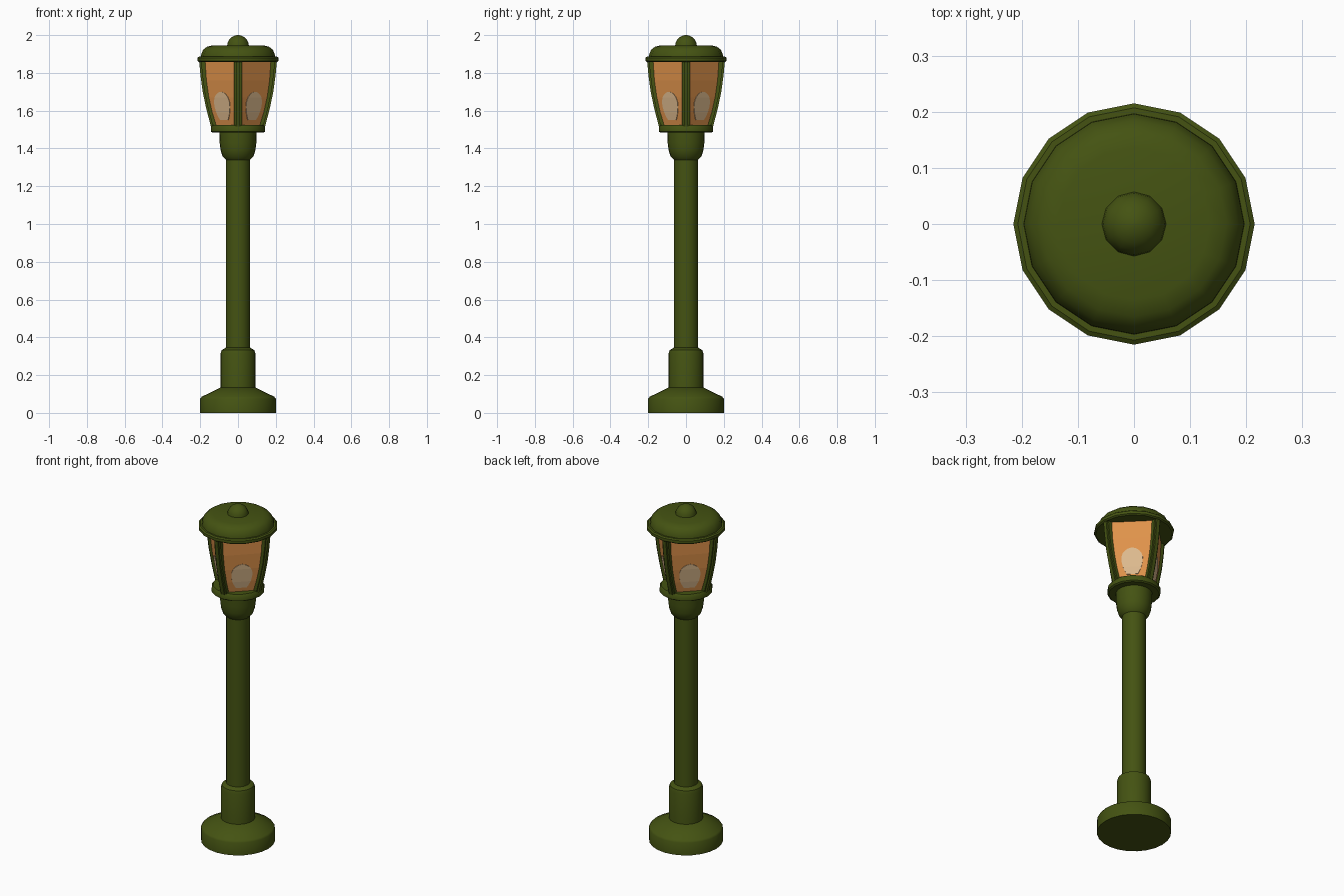
import bpy, bmesh, math

if "Cube" in bpy.data.objects:
    bpy.data.objects.remove(bpy.data.objects["Cube"])


def material(name, rgb):
    m = bpy.data.materials.new(name)
    m.diffuse_color = (*rgb, 1)
    m.use_nodes = True
    m.node_tree.nodes["Principled BSDF"].inputs["Base Color"].default_value = m.diffuse_color
    return m


GREEN = material("dark green metal", (0.058, 0.086, 0.006))
AMBER = material("amber glass", (0.74, 0.29, 0.07))
CREAM = material("pale bulb glow", (0.72, 0.49, 0.27))


def finish(bm, name, mat, smooth=None):
    bmesh.ops.remove_doubles(bm, verts=bm.verts, dist=1e-5)
    bmesh.ops.recalc_face_normals(bm, faces=bm.faces)
    me = bpy.data.meshes.new(name)
    bm.to_mesh(me)
    bm.free()
    me.materials.append(mat)
    ob = bpy.data.objects.new(name, me)
    bpy.context.collection.objects.link(ob)
    if smooth:
        bpy.ops.object.select_all(action='DESELECT')
        ob.select_set(True)
        bpy.context.view_layer.objects.active = ob
        bpy.ops.object.shade_smooth_by_angle(angle=math.radians(smooth))
    return ob


def lathe(name, profile, segs, mat=GREEN, smooth=35):
    """Spin a closed (radius, z) profile around the z axis."""
    bm = bmesh.new()
    rings = [[bm.verts.new((r * math.cos(math.tau * i / segs),
                            r * math.sin(math.tau * i / segs), z))
              for i in range(segs)] for r, z in profile]
    for a, b in zip(rings, rings[1:]):
        for i in range(segs):
            j = (i + 1) % segs
            bm.faces.new((a[i], a[j], b[j], b[i]))
    bm.faces.new(rings[0][::-1])
    bm.faces.new(rings[-1])
    return finish(bm, name, mat, smooth)


# Base, sleeve, pole and cup under the lantern
lathe("base", [(0.2, 0), (0.2, 0.075), (0.193, 0.085), (0.092, 0.135)], 24)
lathe("base_sleeve", [(0.092, 0.1), (0.092, 0.315), (0.087, 0.332), (0.065, 0.345)], 24)
lathe("pole", [(0.064, 0.3), (0.064, 1.36)], 24)
lathe("lantern_cup", [(0.064, 1.34), (0.082, 1.358), (0.092, 1.39),
                      (0.097, 1.43), (0.099, 1.49)], 24)
lathe("lantern_collar", [(0.136, 1.484), (0.144, 1.49), (0.144, 1.513),
                         (0.136, 1.525)], 16)

# Cap with rim and finial
lathe("cap_rim", [(0.207, 1.858), (0.215, 1.864), (0.215, 1.88), (0.207, 1.886)], 16)
lathe("cap", [(0.198, 1.87), (0.196, 1.895), (0.185, 1.922), (0.165, 1.938),
              (0.135, 1.946)], 16, smooth=50)
lathe("finial", [(0.058 * math.cos(math.radians(a)), 1.942 + 0.058 * math.sin(math.radians(a)))
                 for a in (0, 18, 36, 54, 72, 86)], 12, smooth=50)

# Four-sided curved glass
GLASS = [(0.133, 1.515), (0.156, 1.59), (0.174, 1.67), (0.187, 1.76), (0.194, 1.865)]
lathe("glass", GLASS, 4, AMBER, smooth=None)


def glass_radius(z):
    for (r0, z0), (r1, z1) in zip(GLASS, GLASS[1:]):
        if z <= z1:
            return r0 + (r1 - r0) * (z - z0) / (z1 - z0)


# Corner posts and bulb shapes, one per quarter turn
POST = [(0.143, 1.515), (0.168, 1.61), (0.187, 1.7), (0.199, 1.79), (0.206, 1.865)]
BULB = [(1.55, 0.03), (1.57, 0.041), (1.59, 0.05), (1.62, 0.057), (1.645, 0.058),
        (1.67, 0.05), (1.685, 0.037), (1.695, 0.022), (1.7, 0.004)]
for k in range(4):
    a = k * math.pi / 2
    c, s = math.cos(a), math.sin(a)
    bm = bmesh.new()
    prev = None
    for r, z in POST:
        # Post section with a narrower raised ridge on the outside
        sec = [(r - 0.035, -0.02), (r - 0.01, -0.02), (r - 0.01, -0.011), (r, -0.011),
               (r, 0.011), (r - 0.01, 0.011), (r - 0.01, 0.02), (r - 0.035, 0.02)]
        ring = [bm.verts.new((x * c - y * s, x * s + y * c, z)) for x, y in sec]
        if prev:
            for i in range(8):
                j = (i + 1) % 8
                bm.faces.new((prev[i], prev[j], ring[j], ring[i]))
        else:
            bm.faces.new(ring[::-1])
        prev = ring
    bm.faces.new(prev)
    finish(bm, f"corner_post_{k + 1}", GREEN, 30)

    # Thin bulb plate following the pane that faces the diagonal
    a += math.pi / 4
    c, s = math.cos(a), math.sin(a)
    bm = bmesh.new()
    prev = None
    for z, w in BULB:
        d = glass_radius(z) * math.sqrt(0.5)
        ring = [bm.verts.new((x * c - y * s, x * s + y * c, z))
                for x, y in ((d - 0.001, -w), (d - 0.001, w), (d + 0.003, w), (d + 0.003, -w))]
        if prev:
            for i in range(4):
                j = (i + 1) % 4
                bm.faces.new((prev[i], prev[j], ring[j], ring[i]))
        else:
            bm.faces.new(ring[::-1])
        prev = ring
    bm.faces.new(prev)
    finish(bm, f"bulb_shape_{k + 1}", CREAM)
